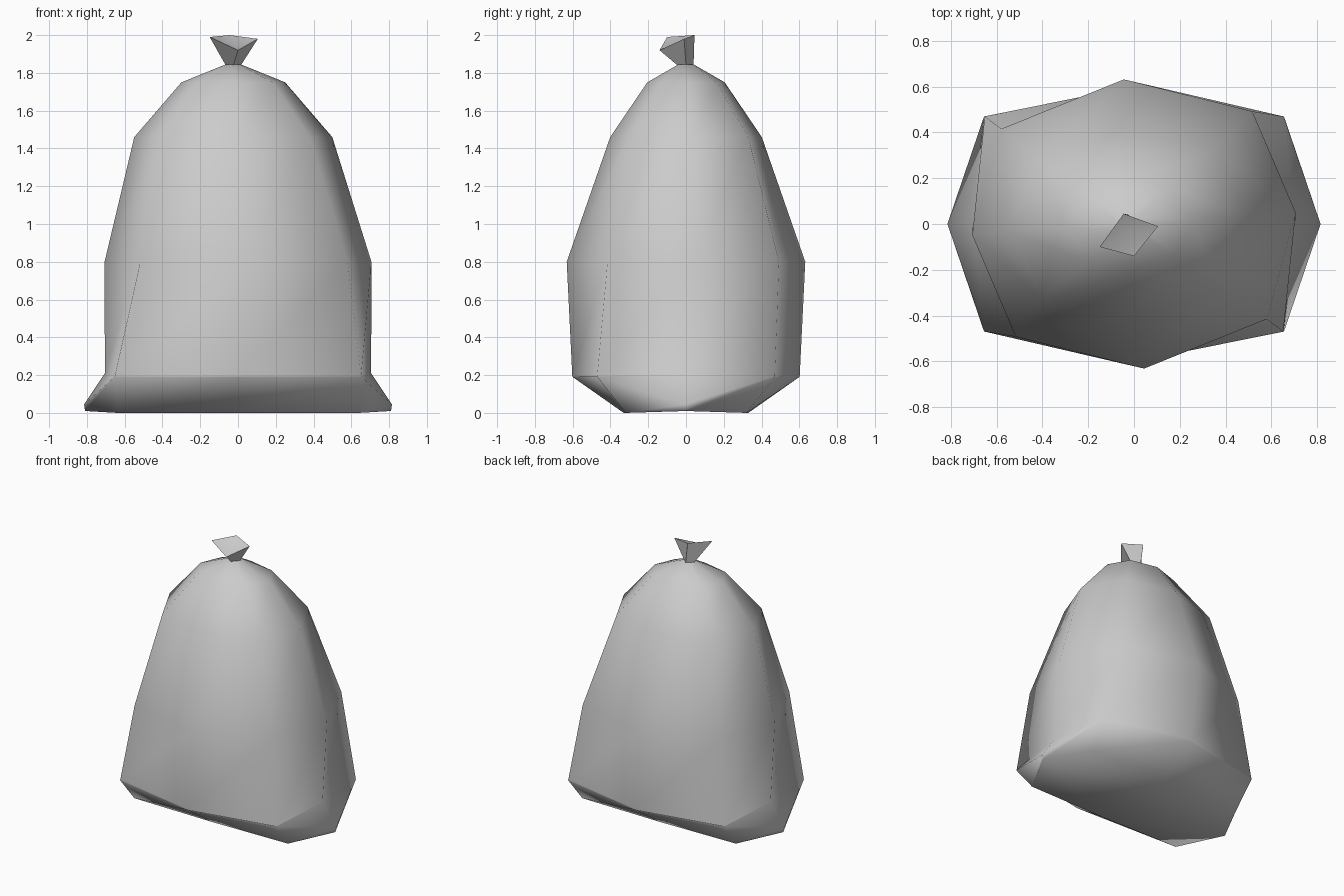
import bpy, bmesh
from mathutils import Matrix, Vector
from math import radians

if "Cube" in bpy.data.objects:
    bpy.data.objects.remove(bpy.data.objects["Cube"])

GREY = (0.6, 0.6, 0.6, 1)
plastic = bpy.data.materials.new("grey plastic")
plastic.use_nodes = True
plastic.diffuse_color = GREY
plastic.node_tree.nodes["Principled BSDF"].inputs["Base Color"].default_value = GREY


def ring(z, side, front, cx, cy, shift=0, twist=0, side_z=None):
    """Eight points: four mid-sides and four corners."""
    sz = z if side_z is None else side_z
    pts = [(side, 0, sz), (cx, cy, z), (0, front, z), (-cx, cy, z),
           (-side, 0, sz), (-cx, -cy, z), (0, -front, z), (cx, -cy, z)]
    turn = Matrix.Rotation(radians(twist), 3, "Z")
    return [turn @ Vector(p) + Vector((shift, 0, 0)) for p in pts]


def loft(name, rings, tip=None):
    """Skin the rings, close the base and optionally fan the top to a tip."""
    bm = bmesh.new()
    loops = [[bm.verts.new(p) for p in r] for r in rings]
    for low, high in zip(loops, loops[1:]):
        n = len(low)
        for i in range(n):
            j = (i + 1) % n
            bm.faces.new((low[i], low[j], high[j], high[i]))
    bm.faces.new(loops[0][::-1])
    top = loops[-1]
    if tip:
        centre = bm.verts.new(tip)
        for i in range(len(top)):
            bm.faces.new((top[i], top[(i + 1) % len(top)], centre))
    else:
        bm.faces.new(top)
    bmesh.ops.recalc_face_normals(bm, faces=bm.faces)
    mesh = bpy.data.meshes.new(name)
    bm.to_mesh(mesh)
    bm.free()
    mesh.materials.append(plastic)
    obj = bpy.data.objects.new(name, mesh)
    bpy.context.collection.objects.link(obj)
    return obj


# Sack body: flat base, pinched side seams, bulging middle, gathered neck
sack = loft("sack_body", [
    ring(0, 0.81, 0.33, 0.64, 0.32, side_z=0.01),
    ring(0.19, 0.815, 0.6, 0.655, 0.47, side_z=0.045),
    ring(0.195, 0.705, 0.602, 0.652, 0.47, side_z=0.21),
    ring(0.8, 0.708, 0.633, 0.55, 0.455, twist=4),
    ring(1.46, 0.525, 0.402, 0.39, 0.31, shift=-0.025, twist=3),
    ring(1.75, 0.275, 0.205, 0.2, 0.15, shift=-0.025, twist=3),
    ring(1.845, 0.04, 0.04, 0.03, 0.03, shift=-0.025),
])
sack.data.shade_smooth()

# Tied top: small neck flaring to a crooked open mouth
neck = [(0.015, 0, 1.84), (-0.025, 0.04, 1.84), (-0.065, 0, 1.84), (-0.025, -0.045, 1.84)]
mouth = [(0.105, -0.01, 1.98), (-0.045, 0.045, 2), (-0.15, -0.1, 1.99), (0, -0.14, 1.92)]
tied = loft("tied_top", [neck, mouth], tip=(-0.02, -0.04, 1.95))

bpy.ops.object.select_all(action="DESELECT")
tied.select_set(True)
bpy.context.view_layer.objects.active = tied
bpy.ops.object.shade_smooth_by_angle(angle=radians(50))
